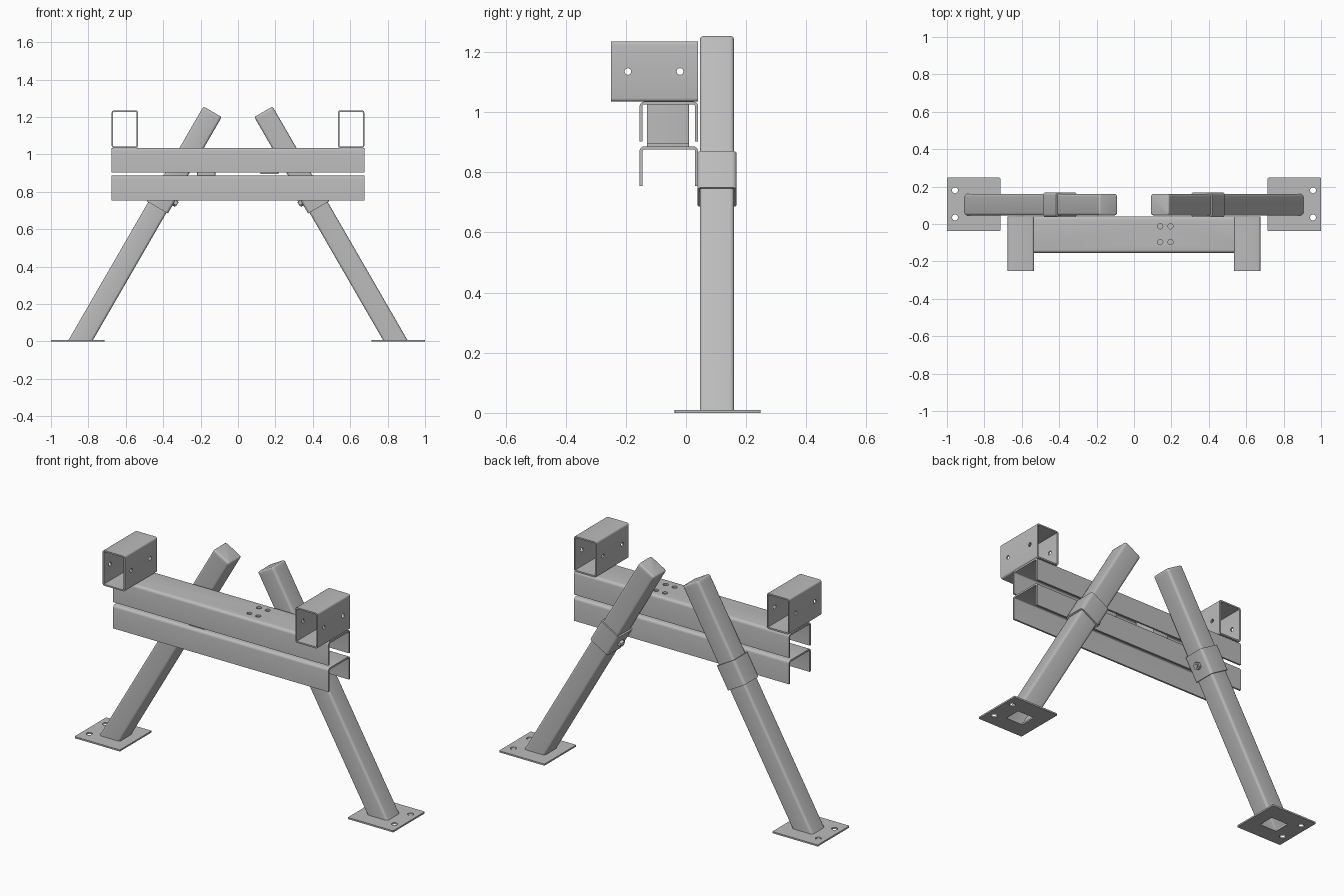
import bpy, bmesh
from math import pi, cos, sin, radians
from mathutils import Matrix, Vector

if "Cube" in bpy.data.objects:
    bpy.data.objects.remove(bpy.data.objects["Cube"], do_unlink=True)

steel = bpy.data.materials.new("steel grey")
steel.use_nodes = True
GREY = (0.5, 0.5, 0.5, 1)
steel.diffuse_color = GREY
steel.node_tree.nodes["Principled BSDF"].inputs["Base Color"].default_value = GREY

ALONG_X = Matrix(((0, 0, 1), (1, 0, 0), (0, 1, 0))).to_4x4()
ALONG_Y = Matrix.Rotation(pi / 2, 4, "X")
parts = []


def finish(name, bm, matrix):
    bmesh.ops.transform(bm, matrix=matrix, verts=bm.verts)
    bmesh.ops.recalc_face_normals(bm, faces=bm.faces)
    mesh = bpy.data.meshes.new(name)
    bm.to_mesh(mesh)
    bm.free()
    mesh.materials.append(steel)
    obj = bpy.data.objects.new(name, mesh)
    bpy.context.collection.objects.link(obj)
    parts.append(obj)
    return obj


def arc(cx, cy, r, start, end, steps=4):
    angles = [radians(start + (end - start) * i / steps) for i in range(steps + 1)]
    return [(cx + r * cos(a), cy + r * sin(a)) for a in angles]


def round_rect(w, h, r):
    x, y = w / 2 - r, h / 2 - r
    return (arc(x, y, r, 0, 90) + arc(-x, y, r, 90, 180)
            + arc(-x, -y, r, 180, 270) + arc(x, -y, r, 270, 360))


def extrude(bm, faces, length):
    new = bmesh.ops.extrude_face_region(bm, geom=faces)["geom"]
    verts = [v for v in new if isinstance(v, bmesh.types.BMVert)]
    bmesh.ops.translate(bm, verts=verts, vec=(0, 0, length))
    return verts


def solid(name, profile, z0, z1, matrix, bevel=0):
    """Extrude one closed outline; optionally bevel its far end."""
    bm = bmesh.new()
    face = bm.faces.new([bm.verts.new((x, y, z0)) for x, y in profile])
    top = set(extrude(bm, [face], z1 - z0))
    if bevel:
        edges = [e for e in bm.edges if set(e.verts) <= top]
        bmesh.ops.bevel(bm, geom=edges, offset=bevel, segments=3,
                        profile=0.5, affect="EDGES")
    return finish(name, bm, matrix)


def tube(name, w, h, r, t, z0, z1, matrix, floor=None):
    """Hollow rounded tube, optionally trimmed flat at a floor height."""
    bm = bmesh.new()
    outer = [bm.verts.new((x, y, z0)) for x, y in round_rect(w, h, r)]
    inner = [bm.verts.new((x, y, z0))
             for x, y in round_rect(w - 2 * t, h - 2 * t, max(r - t, 0.002))]
    n = len(outer)
    ring = [bm.faces.new((outer[i], outer[(i + 1) % n], inner[(i + 1) % n], inner[i]))
            for i in range(n)]
    extrude(bm, ring, z1 - z0)
    if floor is not None:
        bmesh.ops.transform(bm, matrix=matrix, verts=bm.verts)
        bmesh.ops.bisect_plane(bm, geom=bm.verts[:] + bm.edges[:] + bm.faces[:],
                               plane_co=(0, 0, floor), plane_no=(0, 0, 1),
                               clear_inner=True)
        matrix = Matrix()
    return finish(name, bm, matrix)


def disc(r, sides=24):
    return arc(0, 0, r, 0, 360 - 360 / sides, sides - 1)


def cut(obj, profile, z0, z1, matrix):
    cutter = solid("cutter", profile, z0, z1, matrix)
    parts.remove(cutter)
    cutter.hide_render = True
    mod = obj.modifiers.new("hole", "BOOLEAN")
    mod.operation, mod.solver, mod.object = "DIFFERENCE", "EXACT", cutter
    bpy.context.view_layer.objects.active = obj
    bpy.ops.object.modifier_apply(modifier=mod.name)
    bpy.data.objects.remove(cutter, do_unlink=True)


def at(x, y, z):
    return Matrix.Translation((x, y, z))


# Two downward-open channel beams
def channel(width, height, r, t):
    w = width / 2
    return ([(w, 0)] + arc(w - r, height - r, r, 0, 90)
            + arc(r - w, height - r, r, 90, 180) + [(-w, 0), (t - w, 0)]
            + arc(r - w, height - r, r - t, 180, 90)
            + arc(w - r, height - r, r - t, 90, 0) + [(w - t, 0)])


BEAM_Y = -0.057
beam = channel(0.195, 0.132, 0.016, 0.01)
upper = solid("upper_beam", beam, -0.675, 0.675, at(0, BEAM_Y, 0.903) @ ALONG_X)
solid("lower_beam", beam, -0.675, 0.675, at(0, BEAM_Y, 0.754) @ ALONG_X)
for x in (0.14, 0.195):
    for y in (-0.012, -0.097):
        cut(upper, disc(0.014), 1.0, 1.1, at(x, y, 0))

# Spacer blocks inside the upper beam
for name, x, bottom in (("right_spacer", -0.17, 0.885), ("left_spacer", 0.168, 0.895)):
    solid(name, round_rect(0.097, 0.14, 0.004), bottom, 1.025, at(x, -0.06, 0))

for side, s in (("left", 1), ("right", -1)):
    # Open box bracket on the beam end, drilled across
    bracket = tube(side + "_bracket", 0.14, 0.2, 0.011, 0.008, -0.04, 0.25,
                   at(s * 0.605, 0, 1.135) @ ALONG_Y)
    for y in (-0.193, -0.02):
        cut(bracket, disc(0.011), -0.1, 0.1, at(s * 0.605, y, 1.135) @ ALONG_X)

    # Foot plate with two anchor holes and the opening under the leg
    plate = solid(side + "_foot_plate", round_rect(0.285, 0.285, 0.004), 0, 0.009,
                  at(s * 0.8575, 0.105, 0))
    for y in (0.035, 0.18):
        cut(plate, disc(0.016), -0.05, 0.05, at(s * 0.957, y, 0))
    cut(plate, round_rect(0.105, 0.092, 0.004), -0.05, 0.05, at(s * 0.842, 0.103, 0))

    # Sloping hollow leg with a rounded end cap
    lean = at(s * 0.845, 0.103, 0) @ Matrix.Rotation(radians(-30 * s), 4, "Y")
    tube(side + "_leg", 0.113, 0.114, 0.014, 0.01, -0.2, 1.396, lean, floor=0.008)
    solid(side + "_leg_cap", round_rect(0.113, 0.114, 0.014), 1.396, 1.418, lean, 0.009)

    # Collar around the leg with a locking nut on its inner face
    tube(side + "_collar", 0.13, 0.131, 0.016, 0.0085, 0.828, 0.968, lean)
    inward = lean @ at(-s * 0.064, 0, 0.898) @ Matrix.Rotation(-s * pi / 2, 4, "Y")
    solid(side + "_nut", disc(0.021, 6), 0, 0.016, inward)
    solid(side + "_bolt", disc(0.011, 16), 0, 0.021, inward)

# Smooth the rounded corners, keep hard edges
bpy.ops.object.select_all(action="DESELECT")
for obj in parts:
    obj.select_set(True)
bpy.context.view_layer.objects.active = parts[0]
bpy.ops.object.shade_smooth_by_angle(angle=radians(32))
